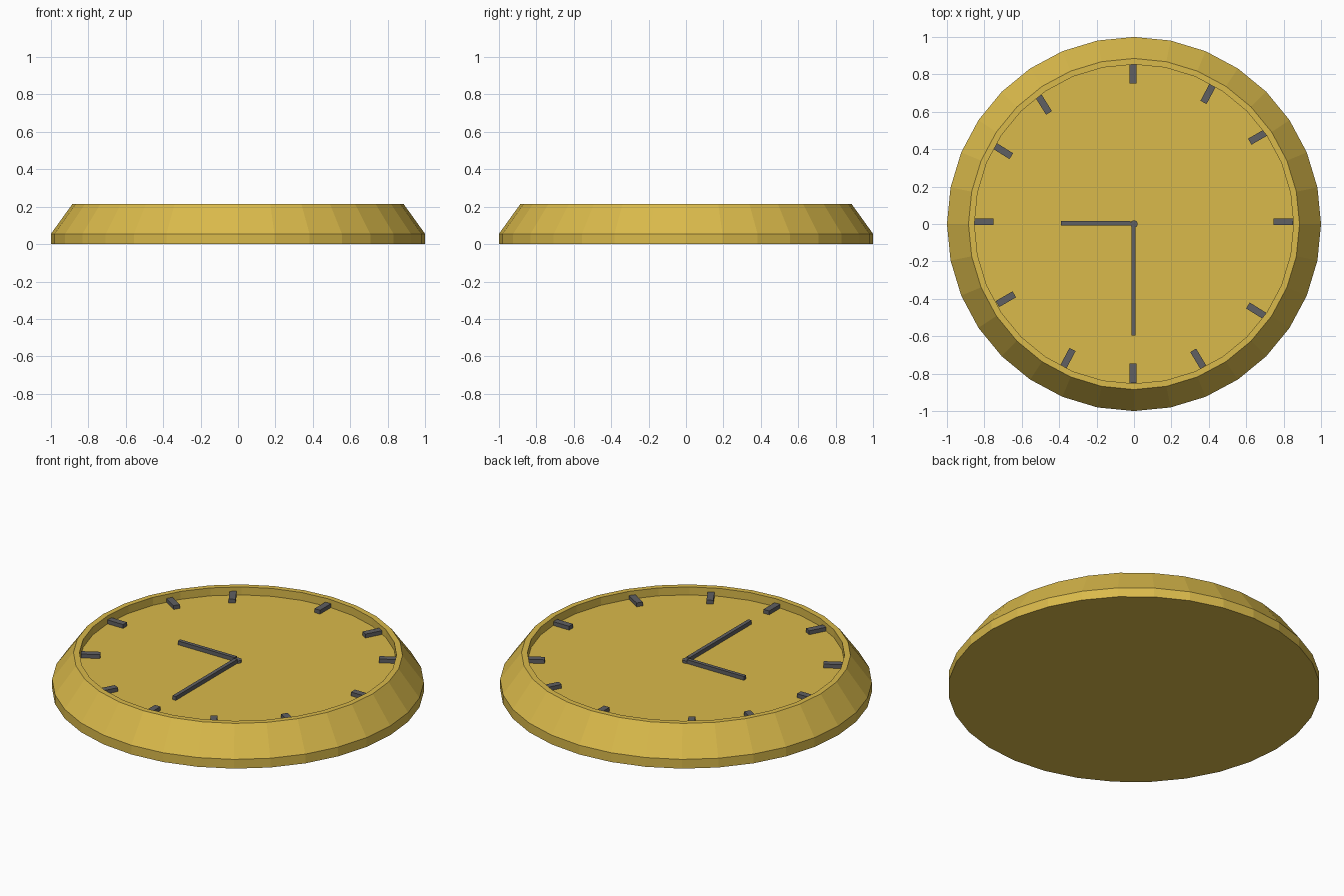
import bpy
import bmesh
from math import sin, cos, radians, tau
from mathutils import Matrix

cube = bpy.data.objects.get("Cube")
if cube:
    bpy.data.objects.remove(cube, do_unlink=True)


def material(name, rgb):
    mat = bpy.data.materials.new(name)
    mat.use_nodes = True
    mat.diffuse_color = (*rgb, 1)
    mat.node_tree.nodes["Principled BSDF"].inputs["Base Color"].default_value = (*rgb, 1)
    return mat


gold = material("gold", (0.70, 0.49, 0.07))
charcoal = material("charcoal", (0.115, 0.115, 0.122))

FACE_Z = 0.168
TOP_Z = 0.191


def add_object(name, bm, mat):
    bmesh.ops.recalc_face_normals(bm, faces=bm.faces)
    mesh = bpy.data.meshes.new(name)
    bm.to_mesh(mesh)
    bm.free()
    mesh.materials.append(mat)
    obj = bpy.data.objects.new(name, mesh)
    bpy.context.collection.objects.link(obj)
    return obj


def turned(name, profile, sides, mat):
    """Revolve (radius, z) points and cap both ends."""
    bm = bmesh.new()
    rings = [[bm.verts.new((r * cos(tau * i / sides), r * sin(tau * i / sides), z))
              for i in range(sides)] for r, z in profile]
    for low, high in zip(rings, rings[1:]):
        for i in range(sides):
            j = (i + 1) % sides
            bm.faces.new((low[i], low[j], high[j], high[i]))
    bm.faces.new(rings[0])
    bm.faces.new(rings[-1])
    return add_object(name, bm, mat)


def bar(name, x, y, length, width, degrees):
    """Flat block lying on the dial, centred at x, y."""
    bm = bmesh.new()
    bmesh.ops.create_cube(bm, size=1)
    height = TOP_Z - FACE_Z
    bmesh.ops.scale(bm, vec=(length, width, height), verts=bm.verts)
    place = Matrix.Translation((x, y, FACE_Z + height / 2)) @ Matrix.Rotation(radians(degrees), 4, "Z")
    bmesh.ops.transform(bm, matrix=place, verts=bm.verts)
    return add_object(name, bm, charcoal)


# Case with sloped rim and recessed dial
turned("clock_case",
       [(1, 0), (1, 0.055), (0.885, 0.215), (0.853, 0.215), (0.853, FACE_Z)], 32, gold)

# Hour marks, clockwise from one o'clock: x, y, angle
marks = [(0.396, 0.696, 62), (0.664, 0.466, 30), (0.798, 0.012, 0),
         (0.653, -0.463, -32), (0.343, -0.72, -59), (-0.005, -0.798, 90),
         (-0.353, -0.717, 62), (-0.685, -0.402, 30), (-0.802, 0.012, 0),
         (-0.7, 0.39, -32), (-0.482, 0.638, -58), (-0.005, 0.802, 90)]
for hour, (x, y, angle) in enumerate(marks, 1):
    bar(f"hour_mark_{hour}", x, y, 0.104, 0.037, angle)

# Hands and centre pin
bar("hour_hand", -0.204, 0.004, 0.372, 0.022, 0)
bar("minute_hand", -0.003, -0.306, 0.578, 0.022, 90)
pin = turned("centre_pin", [(0.02, FACE_Z), (0.02, 0.183)], 16, charcoal)
